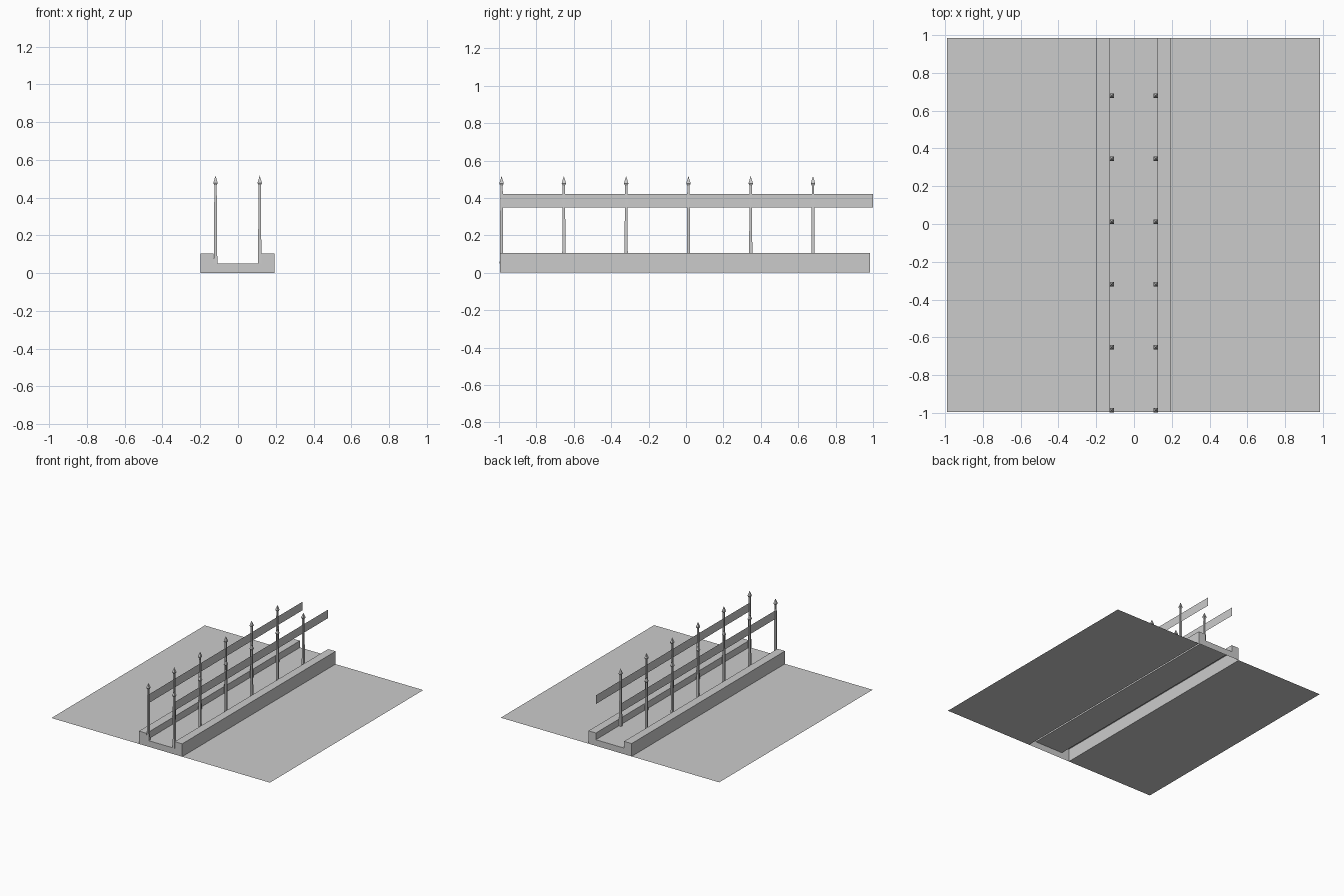
import bpy

if "Cube" in bpy.data.objects:
    bpy.data.objects.remove(bpy.data.objects["Cube"])

Y0, Y1 = -0.995, 0.985


def add_mesh(name, verts, faces):
    me = bpy.data.meshes.new(name)
    me.from_pydata(verts, [], faces)
    me.update()
    ob = bpy.data.objects.new(name, me)
    bpy.context.collection.objects.link(ob)
    return ob


def strip(name, profile, caps=()):
    """Sweep an open x-z profile from front to back; caps are end faces."""
    n = len(profile)
    verts = [(x, y, z) for y in (Y0, Y1) for x, z in profile]
    faces = [(i + 1, i, i + n, i + n + 1) for i in range(n - 1)]
    for c in caps:
        faces.append(tuple(reversed(c)))
        faces.append(tuple(i + n for i in c))
    return add_mesh(name, verts, faces)


def post(name, x, y):
    """Square tapered post with a pointed head: (height, half width) rings."""
    rings = [(0.05, 0.010), (0.12, 0.0085), (0.35, 0.007), (0.466, 0.006),
             (0.477, 0.012)]
    verts, faces = [], [(3, 2, 1, 0)]
    for z, w in rings:
        verts += [(x - w, y - w, z), (x + w, y - w, z),
                  (x + w, y + w, z), (x - w, y + w, z)]
    for r in range(len(rings) - 1):
        for k in range(4):
            a, b = 4 * r + k, 4 * r + (k + 1) % 4
            faces.append((a, b, b + 4, a + 4))
    tip, top = len(verts), 4 * (len(rings) - 1)
    verts.append((x, y, 0.517))
    faces += [(top + k, top + (k + 1) % 4, tip) for k in range(4)]
    return add_mesh(name, verts, faces)


# Flat ground on both sides of the walkway
strip("ground_left", [(0.198 - 1.188, 0), (-0.198, 0)])
strip("ground_right", [(0.192, 0), (0.985, 0)])

# Hollow walkway: two curbs and a lower deck, closed at both ends
strip("walkway",
      [(-0.198, 0), (-0.198, 0.105), (-0.13, 0.105), (-0.13, 0.05),
       (0.125, 0.05), (0.125, 0.105), (0.192, 0.105), (0.192, 0)],
      caps=[(0, 1, 2, 3, 4, 5, 6, 7)])

# Railings: thin band and six posts per side
for side, x in (("left", -0.119), ("right", 0.115)):
    add_mesh("rail_" + side,
             [(x, -0.99, 0.35), (x, 1.0, 0.35), (x, 1.0, 0.42), (x, -0.99, 0.42)],
             [(0, 1, 2, 3)])
    for i in range(6):
        post(f"post_{side}_{i + 1}", x, -0.986 + 0.333 * i)
